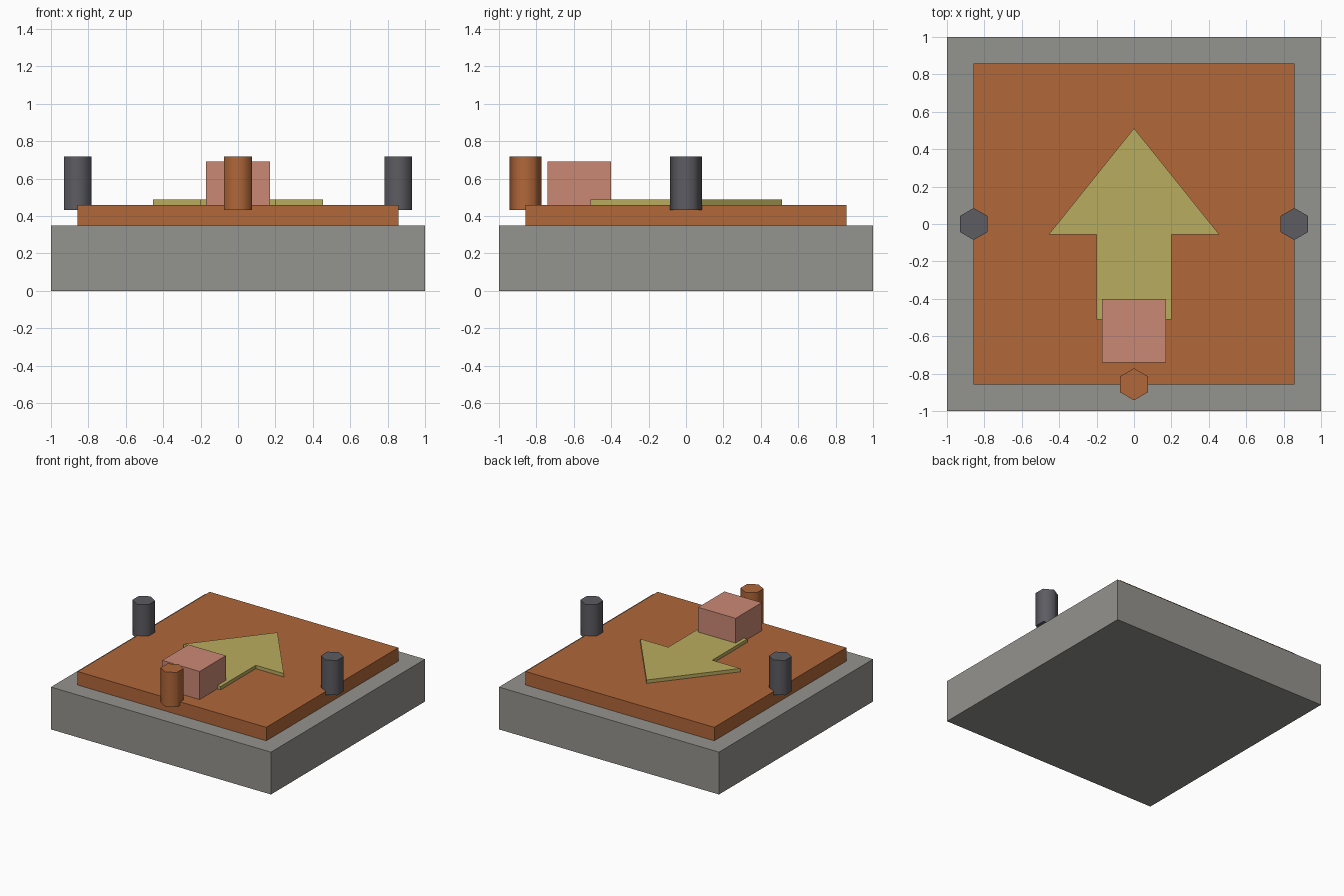
import bpy, bmesh, math

if "Cube" in bpy.data.objects:
    bpy.data.objects.remove(bpy.data.objects["Cube"])


def material(name, rgb):
    # sRGB 0-255 to linear
    lin = [((c / 255 + 0.055) / 1.055) ** 2.4 for c in rgb]
    m = bpy.data.materials.new(name)
    m.diffuse_color = (*lin, 1)
    m.use_nodes = True
    m.node_tree.nodes["Principled BSDF"].inputs["Base Color"].default_value = m.diffuse_color
    return m


GREY = material("stone_grey", (148, 147, 142))
ORANGE = material("burnt_orange", (177, 103, 57))
YELLOW = material("olive_yellow", (185, 172, 95))
PINK = material("salmon_pink", (202, 137, 117))
DARK = material("dark_grey", (92, 92, 98))


def prism(name, outline, z0, z1, mat, smooth=False, at=(0, 0)):
    """Extrude a counter-clockwise outline from z0 up to z1."""
    bm = bmesh.new()
    low = [bm.verts.new((x, y, z0)) for x, y in outline]
    top = [bm.verts.new((x, y, z1)) for x, y in outline]
    bm.faces.new(low[::-1])
    bm.faces.new(top)
    n = len(outline)
    for i in range(n):
        j = (i + 1) % n
        side = bm.faces.new((low[i], low[j], top[j], top[i]))
        side.smooth = smooth
    if smooth:  # keep the rims crisp
        for e in bm.edges:
            e.smooth = all(f.smooth for f in e.link_faces)
    me = bpy.data.meshes.new(name)
    bm.to_mesh(me)
    bm.free()
    me.materials.append(mat)
    ob = bpy.data.objects.new(name, me)
    ob.location = (*at, 0)
    bpy.context.collection.objects.link(ob)
    return ob


def square(h):
    return [(-h, -h), (h, -h), (h, h), (-h, h)]


# base slab and raised plate
prism("base", square(1.0), 0, 0.348, GREY)
prism("plate", square(0.857), 0.348, 0.459, ORANGE)

# arrow: right half mirrored to the left
half = [(0.2, -0.51), (0.2, -0.055), (0.455, -0.055)]
arrow = half + [(0, 0.512)] + [(-x, y) for x, y in reversed(half)]
prism("arrow", arrow, 0.459, 0.487, YELLOW)

# block at the tail of the arrow
prism("block", square(0.17), 0.459, 0.69, PINK, at=(0, -0.571))

# six-sided pegs
hexagon = [(0.0855 * math.sin(-i * math.pi / 3), 0.0855 * math.cos(i * math.pi / 3)) for i in range(6)]
for name, pos, mat in (("left_peg", (-0.857, 0), DARK),
                       ("right_peg", (0.857, 0), DARK),
                       ("front_peg", (0, -0.857), ORANGE)):
    prism(name, hexagon, 0.431, 0.717, mat, smooth=True, at=pos)
